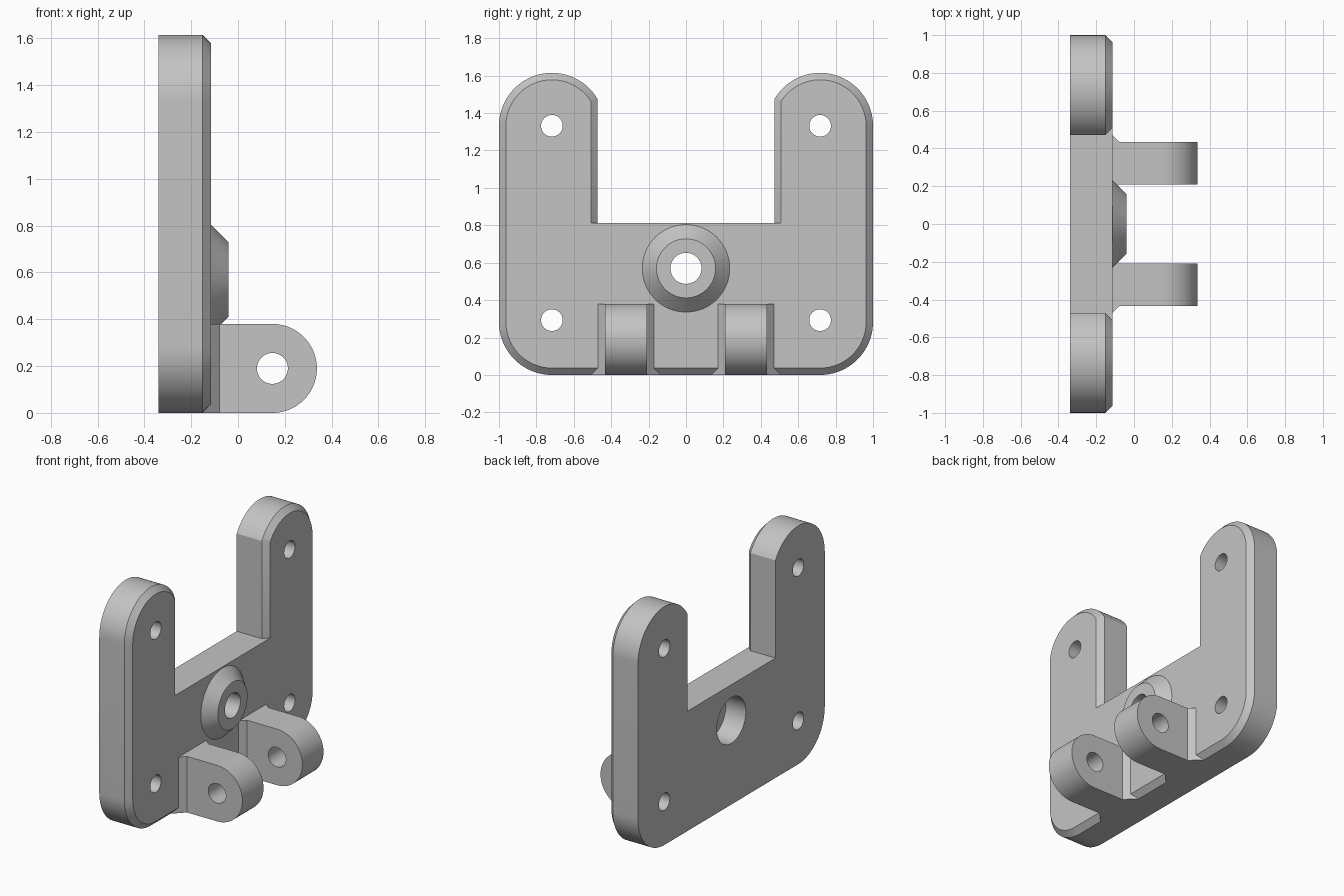
import bpy, bmesh
from math import sin, cos, pi, acos, radians

cube = bpy.data.objects.get("Cube")
if cube:
    bpy.data.objects.remove(cube, do_unlink=True)

grey = bpy.data.materials.new("plain grey")
grey.use_nodes = True
grey.diffuse_color = (0.55, 0.55, 0.55, 1)
grey.node_tree.nodes["Principled BSDF"].inputs["Base Color"].default_value = grey.diffuse_color

BACK, FRONT, BEVEL = -0.34, -0.115, 0.037   # plate depth range and edge chamfer
ARM_Y, INNER_Y, R = 0.717, 0.472, 0.283     # arm axis, slot side, corner radius
LOW_Z, HIGH_Z, SLOT_Z = 0.283, 1.332, 0.812
BOSS_Z = 0.57


def loft(name, rings):
    """Skin a stack of matching closed rings and cap both ends."""
    bm = bmesh.new()
    loops = [[bm.verts.new(p) for p in ring] for ring in rings]
    n = len(loops[0])
    for a, b in zip(loops, loops[1:]):
        for i in range(n):
            j = (i + 1) % n
            bm.faces.new((a[i], a[j], b[j], b[i]))
    bm.faces.new(loops[0][::-1])
    bm.faces.new(loops[-1])
    bmesh.ops.recalc_face_normals(bm, faces=bm.faces)
    mesh = bpy.data.meshes.new(name)
    bm.to_mesh(mesh)
    bm.free()
    mesh.materials.append(grey)
    obj = bpy.data.objects.new(name, mesh)
    bpy.context.collection.objects.link(obj)
    return obj


def arc(u, v, r, start, end, steps=20):
    angles = [start + (end - start) * i / steps for i in range(steps + 1)]
    return [(u + r * cos(a), v + r * sin(a)) for a in angles]


def disc_x(x, y, z, r, n=64):
    return [(x, y + r * cos(2 * pi * i / n), z + r * sin(2 * pi * i / n)) for i in range(n)]


def disc_y(y, x, z, r, n=64):
    return [(x + r * cos(2 * pi * i / n), y, z + r * sin(2 * pi * i / n)) for i in range(n)]


def activate(obj):
    bpy.ops.object.select_all(action='DESELECT')
    obj.select_set(True)
    bpy.context.view_layer.objects.active = obj


def cut(obj, cutter):
    cutter.hide_render = True
    mod = obj.modifiers.new("hole", 'BOOLEAN')
    mod.operation = 'DIFFERENCE'
    mod.solver = 'EXACT'
    mod.object = cutter
    activate(obj)
    bpy.ops.object.modifier_apply(modifier=mod.name)
    bpy.data.objects.remove(cutter, do_unlink=True)


def finish(obj):
    activate(obj)
    bpy.ops.object.shade_smooth_by_angle(angle=radians(25))


def plate_ring(x, inset):
    """U-shaped outline; the slot floor is never inset."""
    r = R - inset
    side = INNER_Y + inset
    stop = pi - acos((ARM_Y - side) / r)
    half = arc(ARM_Y, LOW_Z, r, -pi / 2, 0)
    half += arc(ARM_Y, HIGH_Z, r, 0, stop, 36)
    half.append((side, SLOT_Z))
    outline = half + [(-y, z) for y, z in reversed(half)]
    return [(x, y, z) for y, z in outline]


# Mounting plate with chamfered front edge
plate = loft("mounting_plate", [plate_ring(BACK, 0), plate_ring(FRONT - BEVEL, 0),
                                plate_ring(FRONT, BEVEL)])
for y in (-ARM_Y, ARM_Y):
    for z in (0.293, HIGH_Z):
        cut(plate, loft("screw_cutter", [disc_x(x, y, z, 0.058, 40) for x in (-0.5, 0.1)]))
cut(plate, loft("recess_cutter", [disc_x(x, 0, BOSS_Z, 0.155) for x in (-0.5, -0.19)]))
cut(plate, loft("bore_cutter", [disc_x(x, 0, BOSS_Z, 0.083) for x in (-0.3, 0.1)]))
finish(plate)

# Conical boss around the central bore
boss = loft("centre_boss", [disc_x(FRONT, 0, BOSS_Z, 0.234), disc_x(-0.04, 0, BOSS_Z, 0.158)])
cut(boss, loft("bore_cutter", [disc_x(x, 0, BOSS_Z, 0.083) for x in (-0.3, 0.1)]))
finish(boss)

# Pair of hinge lugs with flared roots
LUG_IN, LUG_OUT, LUG_R, PIN_X = 0.208, 0.434, 0.19, 0.147
ROOT = FRONT + BEVEL
for side, label in ((1, "left"), (-1, "right")):
    profile = [(ROOT, 0)] + arc(PIN_X, LUG_R, LUG_R, -pi / 2, pi / 2, 40) + [(ROOT, 2 * LUG_R)]
    lug = loft(label + "_hinge_lug", [[(x, side * y, z) for x, z in profile]
                                      for y in (LUG_IN, LUG_OUT)])
    cut(lug, loft("pin_cutter", [disc_y(side * y, PIN_X, LUG_R, 0.066) for y in (0.1, 0.6)]))
    finish(lug)

    spread = 2 * BEVEL
    base = [(ROOT, LUG_IN), (ROOT, LUG_OUT),
            (ROOT - spread, LUG_OUT + spread), (ROOT - spread, LUG_IN - spread)]
    flare = loft(label + "_lug_flare", [[(x, side * y, z) for x, y in base]
                                        for z in (0, 2 * LUG_R)])
    finish(flare)
